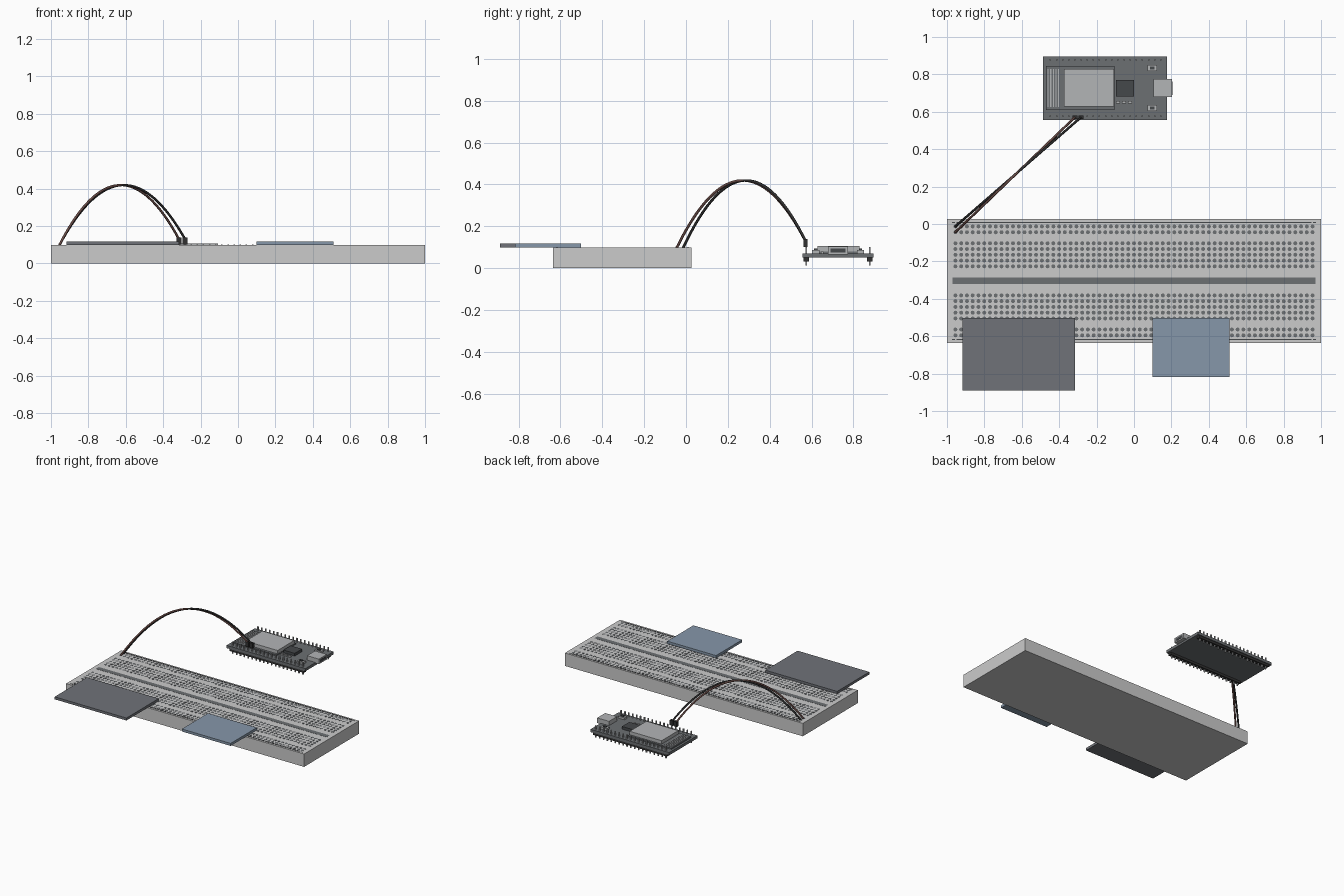
import bpy, bmesh
from mathutils import Vector, Matrix

if "Cube" in bpy.data.objects:
    bpy.data.objects.remove(bpy.data.objects["Cube"])


def material(name, r, g, b):
    m = bpy.data.materials.new(name)
    m.diffuse_color = (r, g, b, 1)
    m.use_nodes = True
    m.node_tree.nodes["Principled BSDF"].inputs["Base Color"].default_value = m.diffuse_color
    return m


DARK = material("dark", 0.06, 0.065, 0.07)
BOARD = material("board", 0.15, 0.16, 0.17)
PLATE = material("plate_grey", 0.16, 0.17, 0.19)
BLUE = material("plate_blue", 0.24, 0.31, 0.40)
METAL = material("metal", 0.45, 0.46, 0.47)
BROWN = material("brown", 0.16, 0.08, 0.07)
BLACK = material("black", 0.03, 0.03, 0.03)


def finish(name, bm, mat=None):
    me = bpy.data.meshes.new(name)
    bm.to_mesh(me)
    bm.free()
    ob = bpy.data.objects.new(name, me)
    bpy.context.collection.objects.link(ob)
    if mat:
        me.materials.append(mat)
    return ob


def boxes(name, spans, mat=None):
    """One object from boxes given as (x0, x1, y0, y1, z0, z1)."""
    bm = bmesh.new()
    for x0, x1, y0, y1, z0, z1 in spans:
        m = Matrix.Translation(((x0 + x1) / 2, (y0 + y1) / 2, (z0 + z1) / 2))
        m = m @ Matrix.Diagonal((x1 - x0, y1 - y0, z1 - z0, 1))
        bmesh.ops.create_cube(bm, size=1, matrix=m)
    return finish(name, bm, mat)


# Breadboard body, centre channel and rail stripes
MID, TOP, PITCH = -0.304, 0.098, 0.0308
boxes("breadboard_body", [(-1, 1, -0.635, 0.026, 0, TOP)])
boxes("centre_channel", [(-0.97, 0.97, MID - 0.018, MID + 0.018, TOP - 0.004, TOP + 0.001)], BOARD)
boxes("rail_stripes", [(-0.95, 0.95, MID + s * 0.313 - 0.003, MID + s * 0.313 + 0.003,
                        TOP - 0.002, TOP + 0.002) for s in (-1, 1)], DARK)
boxes("rail_end_marks", [(x - 0.009, x + 0.009, MID + s * 0.313 - 0.003, MID + s * 0.313 + 0.003,
                          TOP - 0.002, TOP + 0.001) for s in (-1, 1) for x in (-0.965, 0.965)], DARK)

# Contact holes
rows = [0.201 - PITCH * i for i in range(5)] + [0.291, 0.260]
bm = bmesh.new()
for off in rows:
    for s in (-1, 1):
        for i in range(63):
            loc = ((i - 31) * PITCH, MID + s * off, TOP - 0.0005)
            bmesh.ops.create_cone(bm, cap_ends=True, segments=8, radius1=0.011, radius2=0.011,
                                  depth=0.003, matrix=Matrix.Translation(loc))
finish("contact_holes", bm, BOARD)

# Two flat modules overhanging the front edge
boxes("large_module", [(-0.918, -0.315, -0.89, -0.503, TOP, 0.117)], PLATE)
boxes("small_module", [(0.1, 0.51, -0.817, -0.503, TOP, 0.117)], BLUE)

# Controller board with its radio module, chip and socket
PCB = 0.071
boxes("controller_board", [(-0.486, 0.176, 0.557, 0.896, 0.05, PCB)], BOARD)
boxes("radio_module_base", [(-0.47, -0.105, 0.61, 0.845, PCB, 0.080)], BOARD)
boxes("radio_shield", [(-0.375, -0.107, 0.628, 0.829, 0.080, 0.106)], METAL)
boxes("antenna_bars", [(-0.462 + i * 0.014, -0.456 + i * 0.014, 0.625, 0.83, 0.079, 0.083)
                       for i in range(5)], METAL)
boxes("chip", [(-0.096, -0.001, 0.682, 0.77, PCB, 0.092)], DARK)
boxes("small_capacitors", [(-0.095 + i * 0.032, -0.074 + i * 0.032, 0.645, 0.658, PCB, 0.08)
                           for i in range(3)], METAL)
boxes("usb_socket", [(0.105, 0.204, 0.679, 0.775, PCB - 0.006, 0.104)], METAL)
boxes("usb_opening", [(0.2, 0.206, 0.691, 0.763, 0.074, 0.094)], DARK)
boxes("button_bases", [(0.072, 0.124, y - 0.017, y + 0.017, PCB, 0.086) for y in (0.62, 0.834)], METAL)
boxes("button_caps", [(0.086, 0.11, y - 0.008, y + 0.008, 0.086, 0.093) for y in (0.62, 0.834)], DARK)

# Pin headers on both long edges
pin_x = [-0.447 + 0.0328 * i for i in range(19)]
boxes("header_strips", [(-0.464, 0.16, y - 0.013, y + 0.013, 0.032, 0.05) for y in (0.575, 0.878)], BLACK)
boxes("header_pins", [(x - 0.004, x + 0.004, y - 0.004, y + 0.004, 0.012, 0.102)
                      for y in (0.575, 0.878) for x in pin_x], METAL)


# Jumper wires arching from the rail to the controller, each with a plug
def wire(name, start, end, mat):
    a, b = Vector(start), Vector(end)
    cu = bpy.data.curves.new(name, 'CURVE')
    cu.dimensions = '3D'
    cu.bevel_depth = 0.0065
    cu.bevel_resolution = 1
    cu.use_fill_caps = True
    sp = cu.splines.new('POLY')
    n = 32
    sp.points.add(n)
    for i, p in enumerate(sp.points):
        t = i / n
        v = a.lerp(b, t)
        p.co = (v.x, v.y, v.z + 1.22 * t * (1 - t), 1)
    ob = bpy.data.objects.new(name, cu)
    bpy.context.collection.objects.link(ob)
    cu.materials.append(mat)
    boxes(name + "_plug", [(b.x - 0.013, b.x + 0.013, b.y - 0.010, b.y + 0.010, 0.102, 0.14)], BLACK)


wire("brown_wire", (-0.955, -0.044, TOP), (pin_x[4], 0.571, 0.13), BROWN)
wire("black_wire", (-0.955, -0.013, TOP), (pin_x[5], 0.571, 0.13), BLACK)
